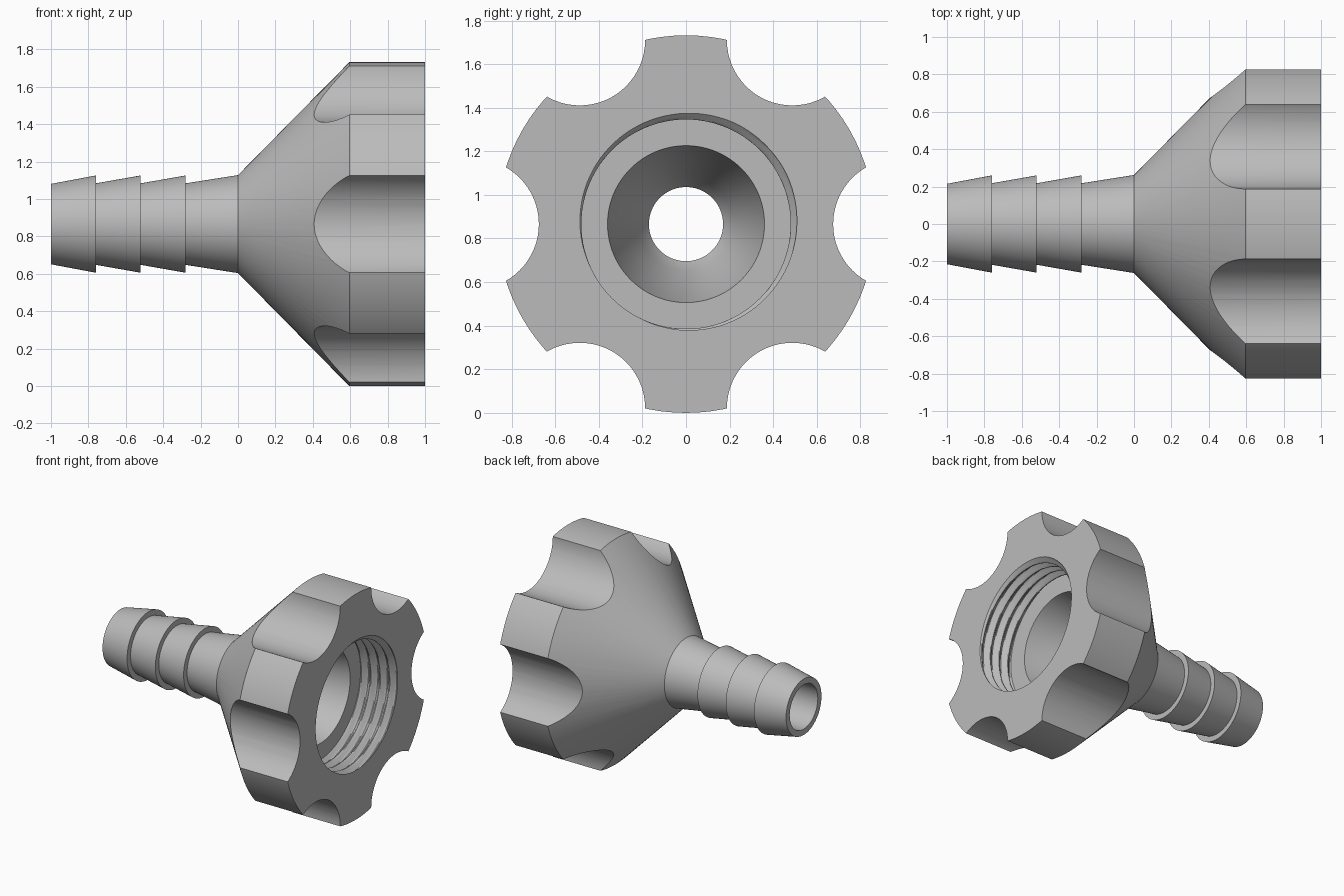
import bpy
import bmesh
from math import cos, sin, pi, tau, radians
from mathutils import Matrix

SEGMENTS = 96
AXIS_HEIGHT = 0.866
NUT_RADIUS = 0.866
BORE = 0.17
SEAT_X = 0.7
PITCH = 0.08
THREAD_STEPS = 45

cube = bpy.data.objects.get("Cube")
if cube:
    bpy.data.objects.remove(cube, do_unlink=True)

grey = bpy.data.materials.new("plain grey")
grey.use_nodes = True
grey.diffuse_color = (0.5, 0.5, 0.5, 1)
grey.node_tree.nodes["Principled BSDF"].inputs["Base Color"].default_value = grey.diffuse_color


def add_object(name, bm):
    bmesh.ops.recalc_face_normals(bm, faces=bm.faces)
    mesh = bpy.data.meshes.new(name)
    bm.to_mesh(mesh)
    bm.free()
    mesh.materials.append(grey)
    obj = bpy.data.objects.new(name, mesh)
    bpy.context.collection.objects.link(obj)
    return obj


def thread_radius(x, angle):
    """Right-hand helical thread with slightly flattened crests and roots."""
    phase = (x / PITCH - angle / tau + 0.625) % 1
    wave = abs(2 * phase - 1)
    wave = min(max(1.25 * wave - 0.125, 0), 1)
    return 0.48 + 0.035 * wave


# Outside profile: barbed spigot, cone, nut
profile = [(-1, 0.215)]
for barb_end in (-0.76, -0.52, -0.28):
    profile += [(barb_end, 0.26), (barb_end, 0.218)]
profile += [(0, 0.262), (0.595, NUT_RADIUS), (1, NUT_RADIUS)]

# Inside profile: threaded socket, flat seat, funnel, bore
for i in range(THREAD_STEPS + 1):
    profile.append((1 - (1 - SEAT_X) * i / THREAD_STEPS, None))
profile += [(SEAT_X, 0.36), (0.05, 0.215), (-0.02, BORE), (-1, BORE)]

# Closed body of revolution around the x axis
bm = bmesh.new()
rings = []
for x, radius in profile:
    ring = []
    for s in range(SEGMENTS):
        a = tau * s / SEGMENTS
        r = thread_radius(x, a) if radius is None else radius
        ring.append(bm.verts.new((x, r * cos(a), AXIS_HEIGHT + r * sin(a))))
    rings.append(ring)
for ring, following in zip(rings, rings[1:] + rings[:1]):
    for s in range(SEGMENTS):
        t = (s + 1) % SEGMENTS
        bm.faces.new((ring[s], ring[t], following[t], following[s]))
body = add_object("hose_connector", bm)

# Six finger scallops around the nut
bm = bmesh.new()
for i in range(6):
    a = i * pi / 3
    place = Matrix.Translation((0.7, 0.975 * cos(a), AXIS_HEIGHT + 0.975 * sin(a)))
    bmesh.ops.create_cone(bm, cap_ends=True, segments=64, radius1=0.3, radius2=0.3,
                          depth=1, matrix=place @ Matrix.Rotation(pi / 2, 4, "Y"))
cutter = add_object("scallop_cutter", bm)
cutter.hide_render = True

cut = body.modifiers.new("scallops", "BOOLEAN")
cut.operation = "DIFFERENCE"
cut.solver = "EXACT"
cut.object = cutter
bpy.ops.object.select_all(action="DESELECT")
body.select_set(True)
bpy.context.view_layer.objects.active = body
bpy.ops.object.modifier_apply(modifier=cut.name)
bpy.data.objects.remove(cutter, do_unlink=True)
bpy.ops.object.shade_smooth_by_angle(angle=radians(25))
